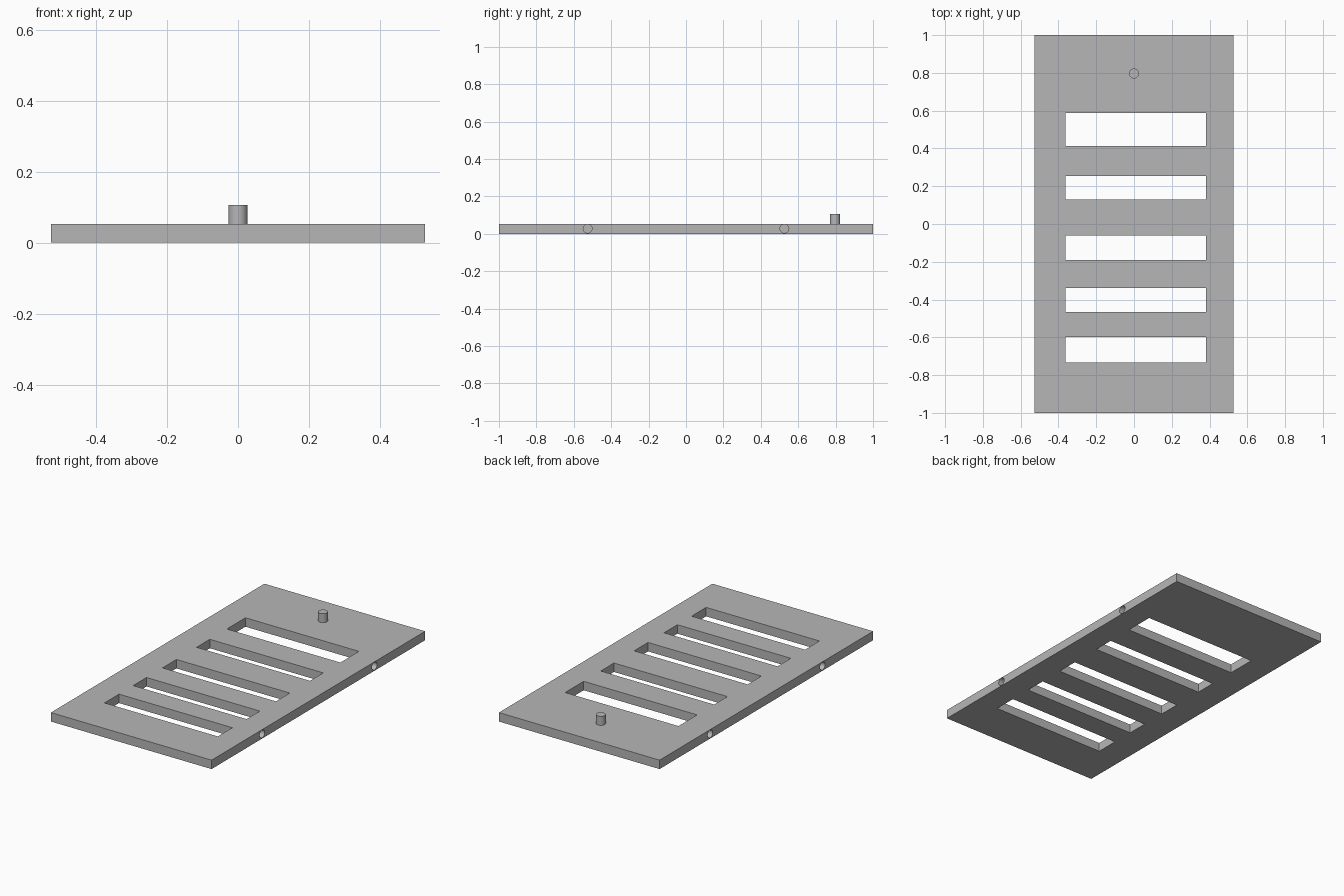
import bpy
import bmesh
from math import pi
from mathutils import Matrix

cube = bpy.data.objects.get("Cube")
if cube:
    bpy.data.objects.remove(cube, do_unlink=True)

# Overall sizes
HALF_W, HALF_L, THICK = 0.527, 1.0, 0.053
SLOT_X = (-0.362, 0.382)
SLOTS_Y = [(0.413, 0.587), (0.129, 0.253), (-0.19, -0.06),
           (-0.465, -0.34), (-0.734, -0.598)]
HOLE_Y, HOLE_Z, HOLE_R, HOLE_DEPTH = 0.526, 0.028, 0.0235, 0.05

grey = bpy.data.materials.new("light grey")
grey.use_nodes = True
colour = (0.47, 0.47, 0.47, 1)
grey.diffuse_color = colour
grey.node_tree.nodes["Principled BSDF"].inputs["Base Color"].default_value = colour


def add_box(bm, x, y, z):
    """Box between the given (low, high) limits."""
    limits = (x, y, z)
    centre = [(a + b) / 2 for a, b in limits]
    size = [b - a for a, b in limits]
    bmesh.ops.create_cube(bm, size=1, matrix=Matrix.Translation(centre)
                          @ Matrix.Diagonal((*size, 1)))


def add_cylinder(bm, centre, radius, depth, turn=Matrix()):
    bmesh.ops.create_cone(bm, cap_ends=True, segments=32, radius1=radius,
                          radius2=radius, depth=depth,
                          matrix=Matrix.Translation(centre) @ turn)


def make_object(name, bm):
    mesh = bpy.data.meshes.new(name)
    bm.to_mesh(mesh)
    bm.free()
    mesh.materials.append(grey)
    obj = bpy.data.objects.new(name, mesh)
    bpy.context.collection.objects.link(obj)
    return obj


def smooth(obj):
    bpy.ops.object.select_all(action="DESELECT")
    obj.select_set(True)
    bpy.context.view_layer.objects.active = obj
    bpy.ops.object.shade_smooth_by_angle(angle=pi / 6)


# Flat rectangular plate
bm = bmesh.new()
add_box(bm, (-HALF_W, HALF_W), (-HALF_L, HALF_L), (0, THICK))
plate = make_object("plate", bm)

# Cutter: five slots through the plate and two blind holes in each long edge
bm = bmesh.new()
for span in SLOTS_Y:
    add_box(bm, SLOT_X, span, (-0.1, 0.2))
for side in (-1, 1):
    for end in (-1, 1):
        add_cylinder(bm, (side * HALF_W, end * HOLE_Y, HOLE_Z), HOLE_R,
                     2 * HOLE_DEPTH, Matrix.Rotation(pi / 2, 4, "Y"))
cutter = make_object("slot_and_hole_cutter", bm)
cutter.hide_render = True

cut = plate.modifiers.new("slots and holes", "BOOLEAN")
cut.operation = "DIFFERENCE"
cut.solver = "EXACT"
cut.object = cutter
bpy.context.view_layer.objects.active = plate
bpy.ops.object.modifier_apply(modifier=cut.name)
bpy.data.objects.remove(cutter, do_unlink=True)
smooth(plate)

# Round peg standing on the plate near the back
bm = bmesh.new()
add_cylinder(bm, (0, 0.797, 0.078), 0.0265, 0.056)
smooth(make_object("peg", bm))
